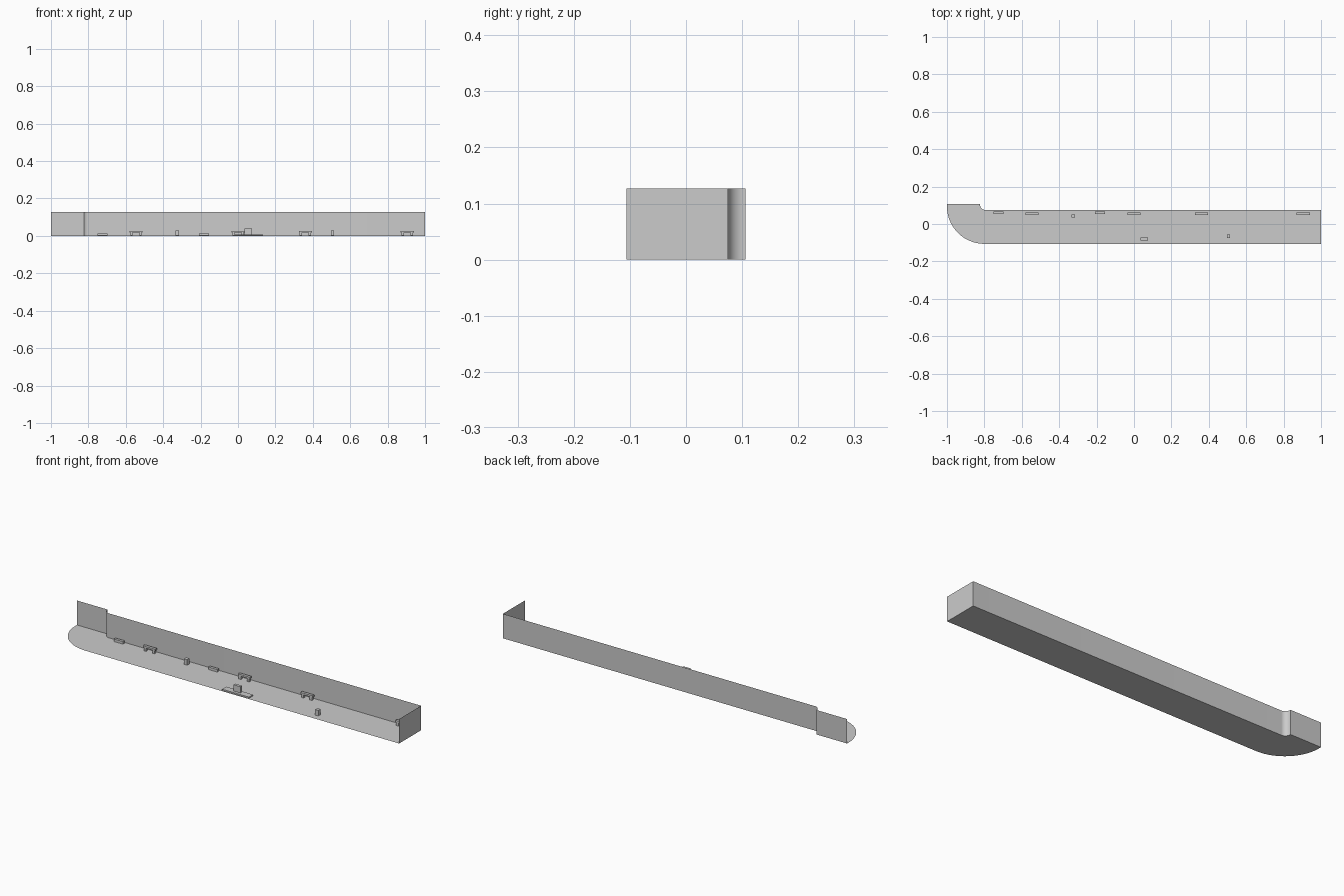
import bpy
import bmesh
import math

cube = bpy.data.objects.get("Cube")
if cube:
    bpy.data.objects.remove(cube)

grey = bpy.data.materials.new("plain grey")
grey.use_nodes = True
colour = (0.6, 0.6, 0.6, 1)
grey.diffuse_color = colour
grey.node_tree.nodes["Principled BSDF"].inputs["Base Color"].default_value = colour

WALL_H = 0.127
FRONT, BACK, STEP = -0.106, 0.106, 0.075
FILLET, BEND = 0.028, 0.2


def finish(name, bm):
    mesh = bpy.data.meshes.new(name)
    bm.to_mesh(mesh)
    bm.free()
    mesh.materials.append(grey)
    obj = bpy.data.objects.new(name, mesh)
    bpy.context.collection.objects.link(obj)
    return obj


def arc(cx, cy, r, start, end, steps):
    """Points on an arc, angles in degrees."""
    angles = [math.radians(start + (end - start) * i / steps) for i in range(steps + 1)]
    return [(cx + r * math.cos(a), cy + r * math.sin(a)) for a in angles]


def boxes(name, parts):
    """Joined boxes, each given as (x0, x1, y0, y1, z0, z1)."""
    bm = bmesh.new()
    for x0, x1, y0, y1, z0, z1 in parts:
        for v in bmesh.ops.create_cube(bm, size=1)["verts"]:
            v.co = (x1 if v.co.x > 0 else x0,
                    y1 if v.co.y > 0 else y0,
                    z1 if v.co.z > 0 else z0)
    return finish(name, bm)


# Wall path: back left corner, concave fillet, long back run, end wall
fillet = arc(-0.823 + FILLET, STEP + FILLET, FILLET, 180, 270, 12)
wall_path = [(-1, BACK), (-0.823, BACK)] + fillet + [(1, STEP), (1, FRONT)]
bend = arc(-1 + BEND, FRONT + BEND, BEND, 270, 180, 32)

# Floor
bm = bmesh.new()
floor_face = bm.faces.new([bm.verts.new((x, y, 0)) for x, y in wall_path + bend])
floor_face.normal_update()
if floor_face.normal.z < 0:
    floor_face.normal_flip()
finish("floor", bm)

# Walls, thin sheets facing the inside
bm = bmesh.new()
low = [bm.verts.new((x, y, 0)) for x, y in wall_path]
high = [bm.verts.new((x, y, WALL_H)) for x, y in wall_path]
for i in range(len(low) - 1):
    bm.faces.new((low[i], low[i + 1], high[i + 1], high[i]))
walls = finish("walls", bm)
bpy.context.view_layer.objects.active = walls
walls.select_set(True)
bpy.ops.object.shade_smooth_by_angle(angle=math.radians(30))
walls.select_set(False)

# Benches: a seat slab on two legs
for i, x in enumerate((-0.545, 0, 0.36, 0.905)):
    w = 0.035
    parts = [(x - w, x + w, 0.048, 0.062, 0.018, 0.027)]
    for s in (-1, 1):
        c = x + s * (w - 0.011)
        parts.append((c - 0.006, c + 0.006, 0.049, 0.061, 0.001, 0.018))
    boxes(f"bench_{i + 1}", parts)

# Low planters by the wall
for i, x in enumerate((-0.725, -0.182)):
    boxes(f"planter_{i + 1}", [(x - 0.026, x + 0.026, 0.053, 0.067, 0.001, 0.014)])

# Bins
for i, (x, y) in enumerate(((-0.325, 0.043), (0.505, -0.066))):
    boxes(f"bin_{i + 1}", [(x - 0.009, x + 0.009, y - 0.009, y + 0.009, 0.001, 0.03)])

# Platform with a stand on it
boxes("platform", [(-0.02, 0.134, -0.102, -0.068, 0.001, 0.008)])
boxes("stand", [(0.035, 0.075, -0.087, -0.073, 0.008, 0.04)])
